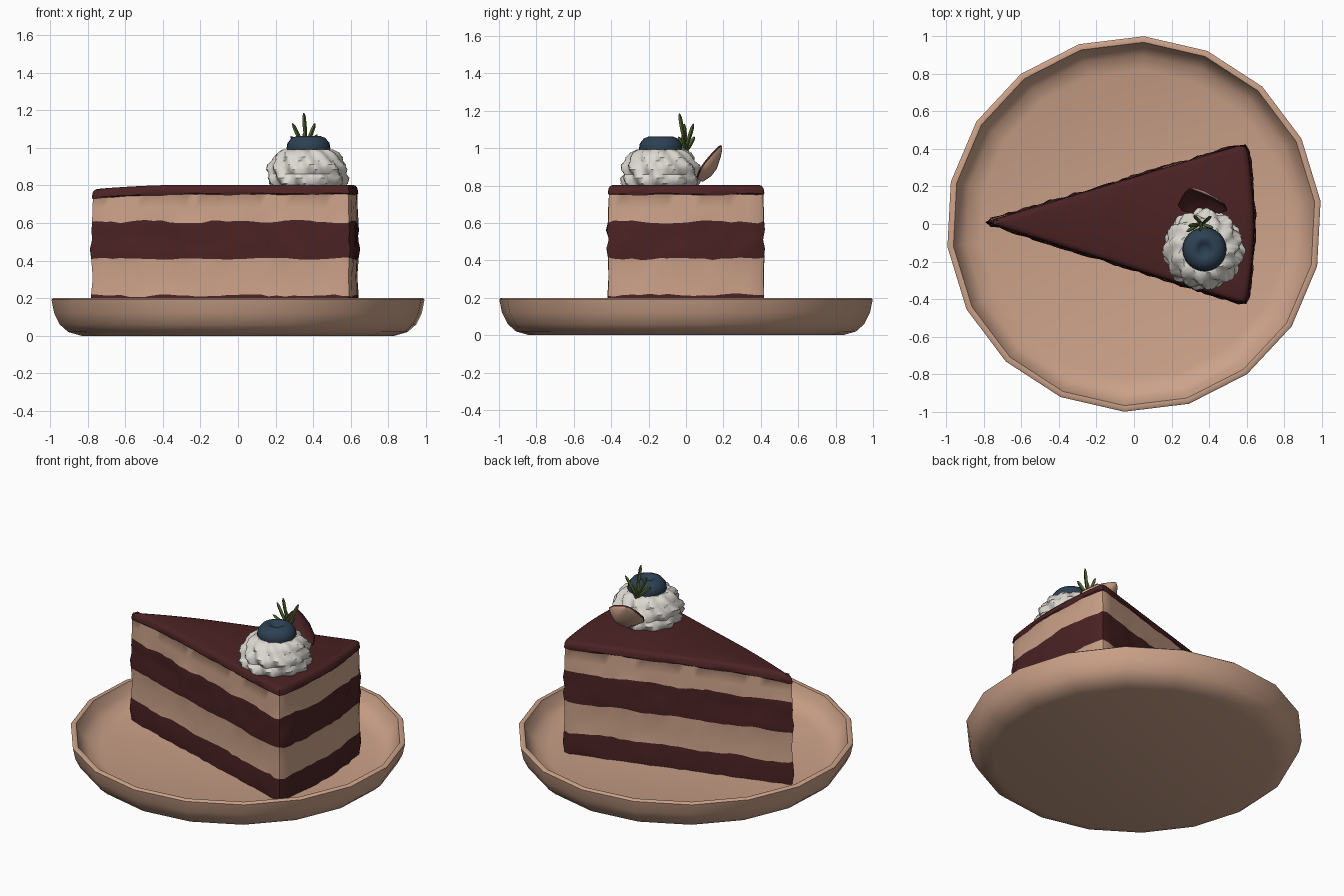
import bpy, bmesh, math, random
from mathutils import Vector

if "Cube" in bpy.data.objects:
    bpy.data.objects.remove(bpy.data.objects["Cube"])
random.seed(4)

def material(name, rgb):
    m = bpy.data.materials.new(name)
    m.diffuse_color = (*rgb, 1)
    m.use_nodes = True
    m.node_tree.nodes["Principled BSDF"].inputs["Base Color"].default_value = m.diffuse_color
    return m

TAN = material("tan_cream", (0.60, 0.36, 0.25))
BROWN = material("chocolate", (0.070, 0.016, 0.017))
WHITE = material("whipped_white", (0.72, 0.69, 0.64))
BLUE = material("berry_blue", (0.026, 0.052, 0.085))
GREEN = material("herb_green", (0.085, 0.13, 0.03))

def make(name, bm, mats, angle=40):
    bmesh.ops.recalc_face_normals(bm, faces=bm.faces)
    me = bpy.data.meshes.new(name)
    bm.to_mesh(me)
    bm.free()
    ob = bpy.data.objects.new(name, me)
    bpy.context.collection.objects.link(ob)
    for m in mats:
        me.materials.append(m)
    bpy.ops.object.select_all(action='DESELECT')
    ob.select_set(True)
    bpy.context.view_layer.objects.active = ob
    bpy.ops.object.shade_smooth_by_angle(angle=math.radians(angle))
    return ob

def skin(bm, rings, mats=None):
    """Join closed rings of points with quads and cap both ends."""
    vr = [[bm.verts.new(p) for p in r] for r in rings]
    n = len(vr[0])
    for k in range(len(vr) - 1):
        for i in range(n):
            j = (i + 1) % n
            f = bm.faces.new((vr[k][i], vr[k][j], vr[k + 1][j], vr[k + 1][i]))
            f.material_index = mats[k] if mats else 0
    for ring, mi in ((vr[0], 0), (vr[-1], mats[-1] if mats else 0)):
        bm.faces.new(ring).material_index = mi

def lathe(profile, n, centre=(0, 0), offset=0.0, ripple=None):
    rings = []
    for k, (r, z) in enumerate(profile):
        ring = []
        for i in range(n):
            a = offset + math.tau * i / n
            rr = r * (ripple(a, k) if ripple else 1)
            ring.append((centre[0] + rr * math.cos(a), centre[1] + rr * math.sin(a), z))
        rings.append(ring)
    return rings

# Plate: 18-sided shallow dish
bm = bmesh.new()
skin(bm, lathe([(0.84, 0.0), (0.91, 0.02), (0.955, 0.06), (0.985, 0.12), (1.0, 0.192),
                (0.99, 0.2), (0.968, 0.197), (0.945, 0.14), (0.90, 0.095), (0.82, 0.072)],
               18, offset=math.radians(87)))
make("plate", bm, [TAN], 50)

# Cake slice: wedge outline, stacked rings, colour per layer
tip, c1, c2 = Vector((-0.80, 0.01)), Vector((0.60, -0.432)), Vector((0.60, 0.432))
pts = []
for a, b, n, bulge in ((tip, c1, 32, 0), (c1, c2, 18, 0.04), (c2, tip, 32, 0)):
    for i in range(n):
        t = i / n
        p = a.lerp(b, t)
        p.x += bulge * math.sin(math.pi * t)
        pts.append(p)
N = len(pts)
pts = [(pts[i - 1] + 2 * pts[i] + pts[(i + 1) % N]) / 4 for i in range(N)]
normals = []
for i in range(N):
    d = (pts[(i + 1) % N] - pts[i - 1]).normalized()
    normals.append(Vector((d.y, -d.x)))

# (height, outward offset, height wobble, surface roughness, colour above)
levels = [(0.065, 0.0, 0, 0.006, 1), (0.14, 0.004, 0, 0.010, 1),
          (0.214, 0.0, 0.008, 0.003, 0), (0.31, -0.004, 0, 0.002, 0),
          (0.41, 0.0, 0.007, 0.003, 1), (0.46, 0.004, 0.005, 0.010, 1),
          (0.51, -0.002, 0.005, 0.010, 1), (0.56, 0.003, 0.005, 0.010, 1),
          (0.607, 0.0, 0.009, 0.003, 0), (0.68, -0.004, 0, 0.002, 0),
          (0.75, -0.006, 0.004, 0.001, 1), (0.758, 0.0, 0.003, 0.001, 1),
          (0.785, -0.004, 0, 0, 1), (0.798, -0.014, 0, 0, 1), (0.803, -0.03, 0, 0, 1)]
rings = []
for z, off, wob, rough, _ in levels:
    ph, ring = random.uniform(0, 6), []
    for i in range(N):
        p = pts[i] + normals[i] * (off + random.uniform(-rough, rough))
        h = z + wob * (0.6 * math.sin(i * 0.7 + ph) + random.uniform(-0.6, 0.6))
        if z > 0.7:                       # the top dips toward the tip
            h -= 0.025 * min(1, max(0, (-0.25 - p.x) / 0.53)) ** 2
        ring.append((p.x, p.y, h))
    rings.append(ring)
bm = bmesh.new()
skin(bm, rings, [l[4] for l in levels])
make("cake_slice", bm, [TAN, BROWN], 40)

# Whipped cream: twisted fluted swirl
C = (0.37, -0.135)
def flutes(a, k):
    return 1 + 0.065 * math.sin(11 * a + k * 1.0) + 0.02 * math.sin(3 * a + k)
bm = bmesh.new()
skin(bm, lathe([(0.18, 0.79), (0.20, 0.81), (0.207, 0.84), (0.195, 0.86), (0.205, 0.885),
                (0.20, 0.91), (0.18, 0.93), (0.175, 0.95), (0.155, 0.975), (0.125, 0.992),
                (0.09, 0.985), (0.05, 0.96)], 88, C, 0, flutes))
make("whipped_cream", bm, [WHITE], 40)

# Blueberry with a dimpled crown
bm = bmesh.new()
skin(bm, lathe([(0.03, 0.925), (0.07, 0.935), (0.10, 0.96), (0.117, 0.995), (0.112, 1.025),
                (0.09, 1.052), (0.062, 1.063), (0.042, 1.060), (0.028, 1.045), (0.012, 1.04)],
               24, (0.375, -0.135)))
make("blueberry", bm, [BLUE], 60)

# Herb sprig: thin tapered needles on a short stem
bm = bmesh.new()
def needle(a, b, r):
    a, b = Vector(a), Vector(b)
    d = (b - a).normalized()
    u = d.cross(Vector((1, 0.2, 0))).normalized()
    v = d.cross(u)
    skin(bm, [[a + (b - a) * t + (u * math.cos(q) + v * math.sin(q)) * r * s
               for q in (0, math.tau / 4, math.tau / 2, math.tau * 0.75)]
              for t, s in ((0, 0.7), (0.5, 1), (0.85, 0.9), (1, 0.3))])
needle((0.36, 0.01, 0.95), (0.35, -0.01, 1.08), 0.012)
for bx, by, bz, tx, ty, tz in ((0.36, -0.01, 1.04, 0.35, -0.035, 1.185),
                               (0.35, 0.0, 1.0, 0.29, -0.01, 1.13),
                               (0.36, 0.0, 1.0, 0.41, 0.04, 1.13),
                               (0.36, 0.0, 0.98, 0.32, 0.045, 1.06),
                               (0.36, 0.0, 0.98, 0.42, -0.02, 1.07),
                               (0.35, 0.0, 0.99, 0.28, -0.04, 1.06)):
    needle((bx, by, bz), (tx, ty, tz), 0.011)
make("herb_sprig", bm, [GREEN], 30)

# Chocolate petal: cupped blade, dark inside and tan outside
bm = bmesh.new()
rows = [(0.385, 0.09, 0.82, 0.06), (0.375, 0.135, 0.85, 0.12), (0.36, 0.165, 0.89, 0.125),
        (0.335, 0.185, 0.95, 0.08), (0.31, 0.193, 0.99, 0.035), (0.30, 0.193, 1.01, 0.004)]
M = 8
sides = []
for shift in (0, 1):
    grid = []
    for x, y, z, w in rows:
        line = []
        for i in range(M + 1):
            s = 2 * i / M - 1
            cup = s * s * w / 0.125
            line.append(bm.verts.new((x + w * s, y - 0.06 * cup - 0.008 * shift,
                                      z + 0.03 * cup + 0.006 * shift)))
        grid.append(line)
    sides.append(grid)
    for r in range(len(rows) - 1):
        for i in range(M):
            f = bm.faces.new((grid[r][i], grid[r][i + 1], grid[r + 1][i + 1], grid[r + 1][i]))
            f.material_index = shift
rim = lambda g: ([l[0] for l in g] + g[-1][1:] + [l[-1] for l in g[-2::-1]] + g[0][-2:0:-1])
ra, rb = rim(sides[0]), rim(sides[1])
for i in range(len(ra)):
    j = (i + 1) % len(ra)
    bm.faces.new((ra[i], ra[j], rb[j], rb[i])).material_index = 1
make("chocolate_petal", bm, [TAN, BROWN], 40)
